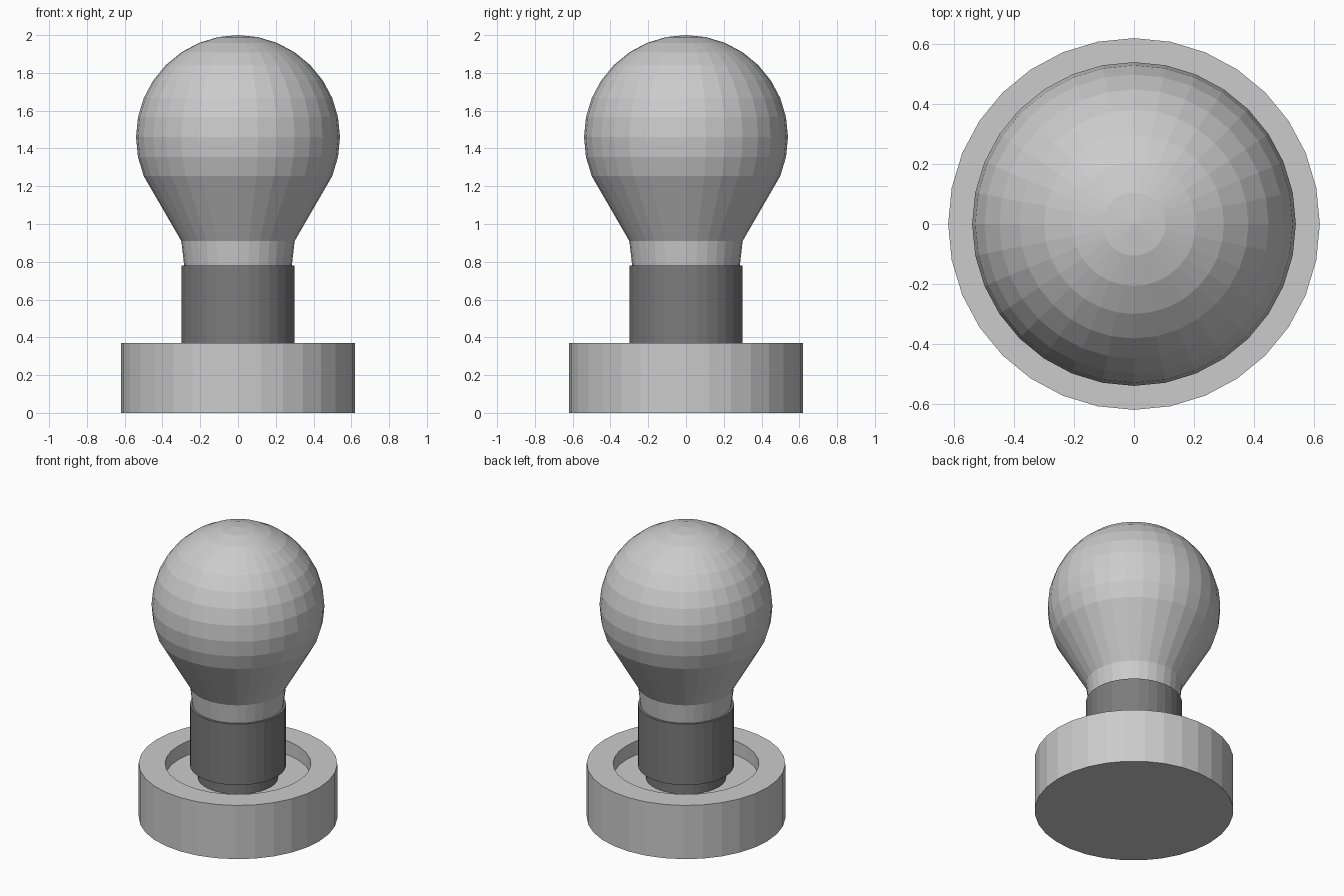
import bpy, bmesh
from math import cos, sin, pi, radians

if "Cube" in bpy.data.objects:
    bpy.data.objects.remove(bpy.data.objects["Cube"])

SIDES = 32


def lathe(name, profile, material=None):
    """Spin (radius, z) points round the z axis; radius 0 becomes a pole."""
    bm = bmesh.new()
    rings = []
    for r, z in profile:
        if r == 0:
            rings.append([bm.verts.new((0, 0, z))] * SIDES)
        else:
            rings.append([bm.verts.new((r * cos(2 * pi * i / SIDES),
                                        r * sin(2 * pi * i / SIDES), z))
                          for i in range(SIDES)])
    for low, high in zip(rings, rings[1:]):
        for i in range(SIDES):
            j = (i + 1) % SIDES
            corners = dict.fromkeys((low[i], low[j], high[j], high[i]))
            bm.faces.new(list(corners))
    bmesh.ops.recalc_face_normals(bm, faces=bm.faces)
    mesh = bpy.data.meshes.new(name)
    bm.to_mesh(mesh)
    bm.free()
    obj = bpy.data.objects.new(name, mesh)
    bpy.context.collection.objects.link(obj)
    if material:
        mesh.materials.append(material)
    return obj


dark = bpy.data.materials.new("dark_metal")
dark.diffuse_color = (0.2, 0.2, 0.2, 1)
dark.use_nodes = True
dark.node_tree.nodes["Principled BSDF"].inputs["Base Color"].default_value = dark.diffuse_color

# Round base with a shallow recess in its top
lathe("base", [(0, 0), (0.62, 0), (0.62, 0.37), (0.455, 0.37),
               (0.455, 0.275), (0, 0.275)])

# Dark socket with a narrower foot standing in the recess
lathe("socket", [(0, 0.275), (0.25, 0.275), (0.25, 0.36), (0.30, 0.36),
                 (0.30, 0.78), (0, 0.78)], dark)

# Glass bulb: neck, cone, then a sphere of 16 rings
R, CENTRE = 0.54, 1.46
ball = [(R * cos(radians(a * 11.25)), CENTRE + R * sin(radians(a * 11.25)))
        for a in range(-2, 8)]
lathe("bulb", [(0, 0.78), (0.285, 0.78), (0.30, 0.91)] + ball
      + [(0, CENTRE + R)])
